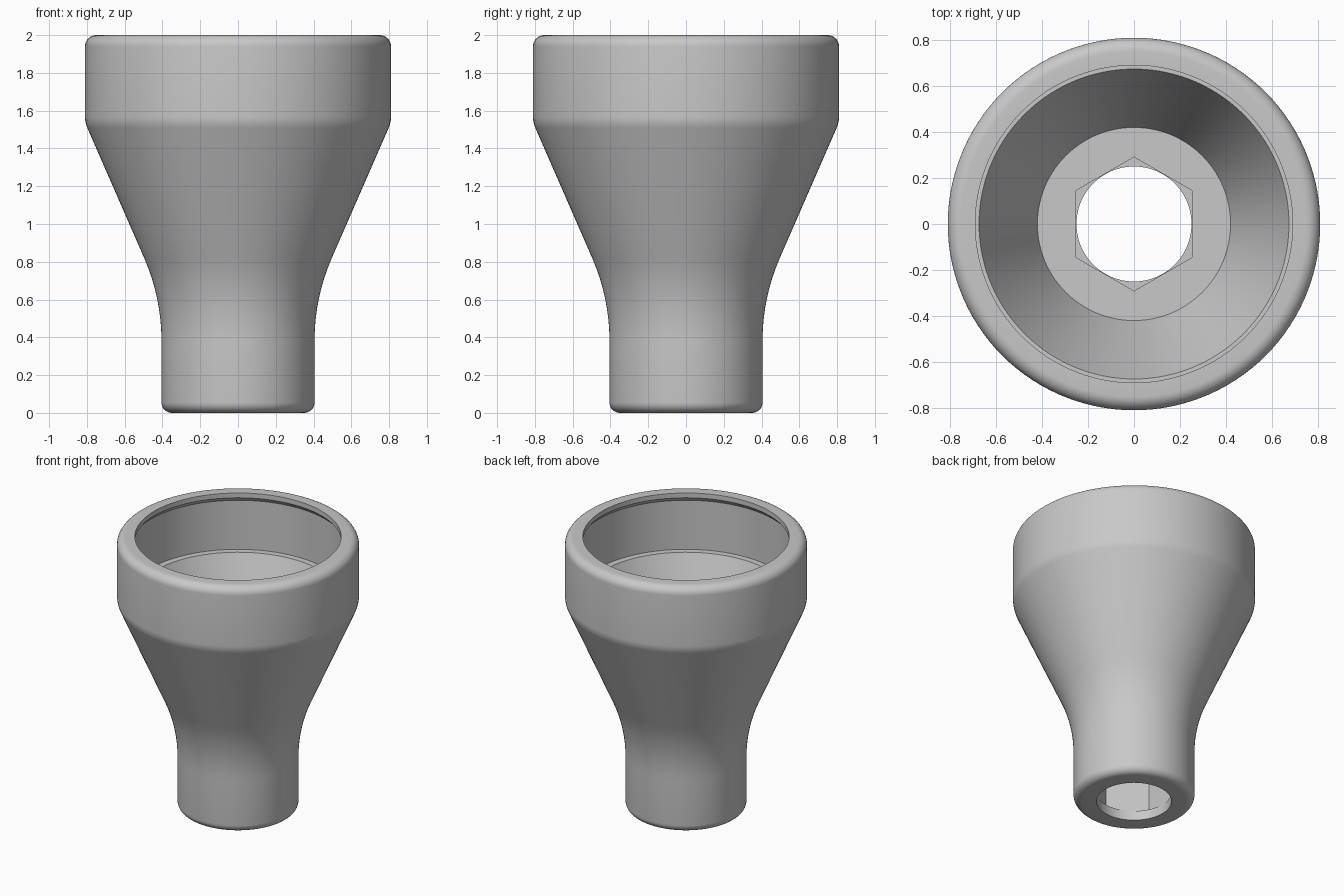
import bpy, bmesh
from math import sin, cos, pi, tan, radians
from mathutils import Vector

if "Cube" in bpy.data.objects:
    bpy.data.objects.remove(bpy.data.objects["Cube"], do_unlink=True)

SEGMENTS = 120
HEX_APOTHEM = 0.252

grey = bpy.data.materials.new("plain grey")
grey.use_nodes = True
colour = (0.58, 0.58, 0.58, 1)
grey.diffuse_color = colour
grey.node_tree.nodes["Principled BSDF"].inputs["Base Color"].default_value = colour


def fillet(before, corner, after, radius, steps=8):
    """Points of an arc that rounds one corner of a profile."""
    a, c, b = Vector(before), Vector(corner), Vector(after)
    u, v = (a - c).normalized(), (b - c).normalized()
    half = u.angle(v) / 2
    centre = c + (u + v).normalized() * (radius / sin(half))
    start = c + u * (radius / tan(half)) - centre
    end = c + v * (radius / tan(half)) - centre
    sweep = pi - 2 * half
    points = []
    for i in range(steps + 1):
        t = i / steps
        spoke = start * sin((1 - t) * sweep) + end * sin(t * sweep)
        points.append(tuple(centre + spoke / sin(sweep)))
    return points


def rounded(points):
    """Expand (radius, height, fillet) points into a smooth profile."""
    result = []
    for i, (r, z, f) in enumerate(points):
        if f:
            result += fillet(points[i - 1][:2], (r, z), points[i + 1][:2], f)
        else:
            result.append((r, z))
    return result


def hex_radius(angle):
    """Distance from the axis to the hexagon wall, flats facing +x and -x."""
    return HEX_APOTHEM / cos((angle + pi / 6) % (pi / 3) - pi / 6)


# Outer skin from the bottom hole up to the rim, then down the inner cup
profile = rounded([
    (0.25, 0, 0),
    (0.405, 0, 0.055),      # bottom edge
    (0.405, 0.61, 1.1),     # neck flare
    (0.81, 1.537, 0.15),    # shoulder
    (0.81, 2, 0.06),        # rim edge
    (0.69, 2, 0),           # lip
    (0.69, 1.965, 0),
    (0.72, 1.932, 0),       # undercut below the lip
    (0.72, 1.57, 0),        # ledge
    (0.674, 1.57, 0),
    (0.42, 0.99, 0),        # cup floor
])
rings = [(lambda a, r=r: r, z) for r, z in profile]

# Hexagonal socket, narrowing to a round hole near the bottom
rings += [(hex_radius, 0.99), (hex_radius, 0.07), (lambda a: 0.25, 0.07)]

bm = bmesh.new()
angles = [2 * pi * i / SEGMENTS for i in range(SEGMENTS)]
loops = [[bm.verts.new((f(a) * cos(a), f(a) * sin(a), z)) for a in angles]
         for f, z in rings]
for k, lower in enumerate(loops):
    upper = loops[(k + 1) % len(loops)]
    for i in range(SEGMENTS):
        j = (i + 1) % SEGMENTS
        bm.faces.new((lower[i], lower[j], upper[j], upper[i]))
bmesh.ops.recalc_face_normals(bm, faces=bm.faces)

mesh = bpy.data.meshes.new("socket_cup")
bm.to_mesh(mesh)
bm.free()
mesh.materials.append(grey)
cup = bpy.data.objects.new("socket_cup", mesh)
bpy.context.collection.objects.link(cup)

bpy.ops.object.select_all(action="DESELECT")
cup.select_set(True)
bpy.context.view_layer.objects.active = cup
bpy.ops.object.shade_smooth_by_angle(angle=radians(25))
